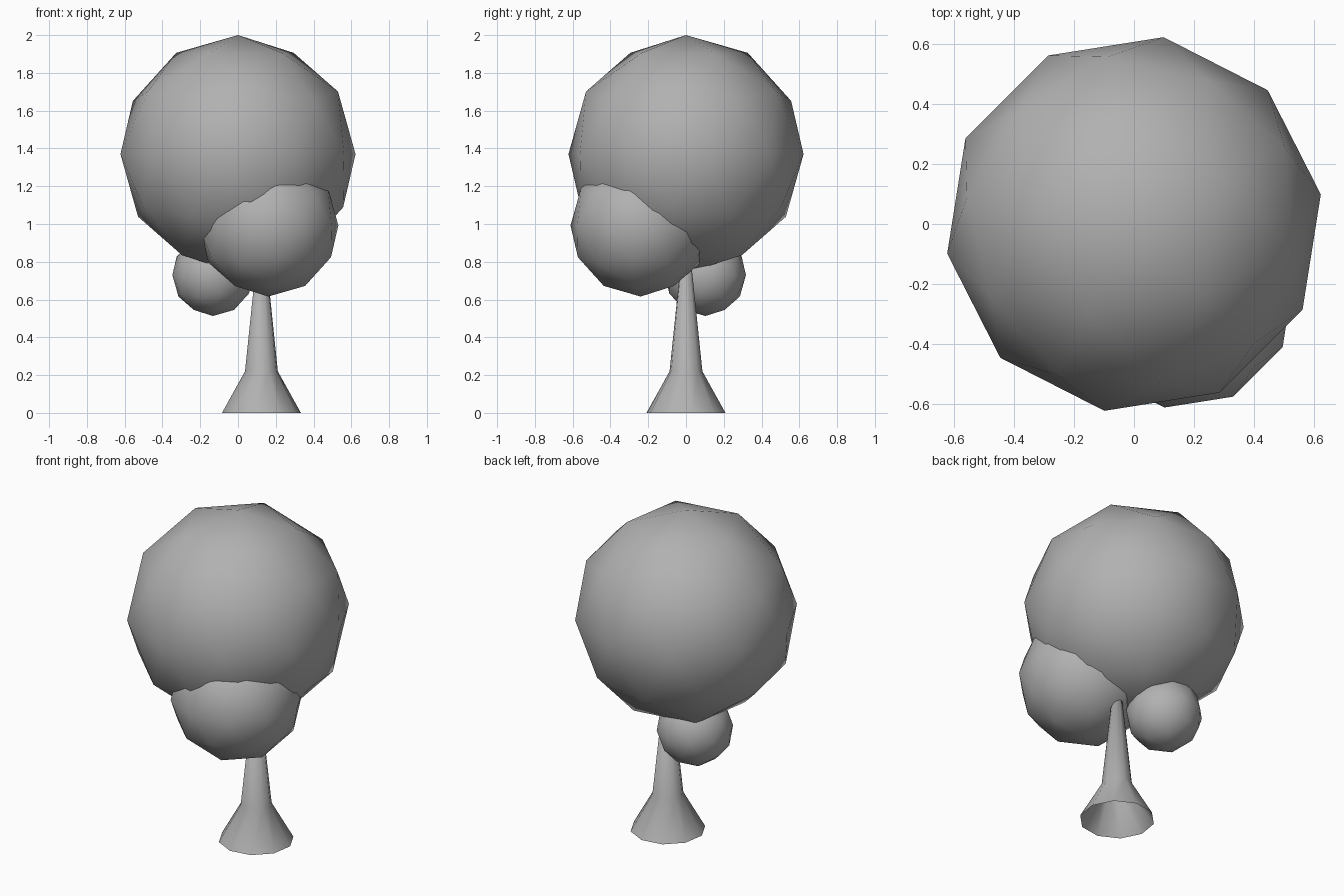
import bpy, bmesh
from math import radians, cos, sin, tau

if "Cube" in bpy.data.objects:
    bpy.data.objects.remove(bpy.data.objects["Cube"])

TURN = radians(-45)

# Dark grey shared by every part
grey = bpy.data.materials.new("dark_grey")
grey.diffuse_color = (0.44, 0.44, 0.44, 1)
grey.use_nodes = True
grey.node_tree.nodes["Principled BSDF"].inputs["Base Color"].default_value = grey.diffuse_color

# Foliage: low-poly icospheres, smooth shaded
def foliage(name, centre, radius):
    bpy.ops.mesh.primitive_ico_sphere_add(subdivisions=2, radius=radius,
                                          location=centre, rotation=(0, 0, TURN))
    ob = bpy.context.object
    ob.name = name
    ob.data.materials.append(grey)
    bpy.ops.object.shade_smooth()

foliage("crown", (0, 0, 1.37), 0.63)
foliage("front_leaf_clump", (0.16, -0.24, 0.992), 0.376)
foliage("back_leaf_clump", (-0.133, 0.103, 0.73), 0.217)

# Trunk: ten-sided flared tube, open at the base
SIDES = 10
profile = [(0.2115, 0.0), (0.088, 0.22), (0.022, 0.85)]
bm = bmesh.new()
rings = []
for r, z in profile:
    rings.append([bm.verts.new((r * cos(tau * i / SIDES), r * sin(tau * i / SIDES), z))
                  for i in range(SIDES)])
for low, high in zip(rings, rings[1:]):
    for i in range(SIDES):
        j = (i + 1) % SIDES
        bm.faces.new((low[i], low[j], high[j], high[i]))
bm.faces.new(rings[-1])
for f in bm.faces:
    f.smooth = True
mesh = bpy.data.meshes.new("trunk")
bm.to_mesh(mesh)
bm.free()
mesh.materials.append(grey)
trunk = bpy.data.objects.new("trunk", mesh)
trunk.location = (0.124, 0, 0)
trunk.rotation_euler = (0, 0, radians(45))
bpy.context.collection.objects.link(trunk)
